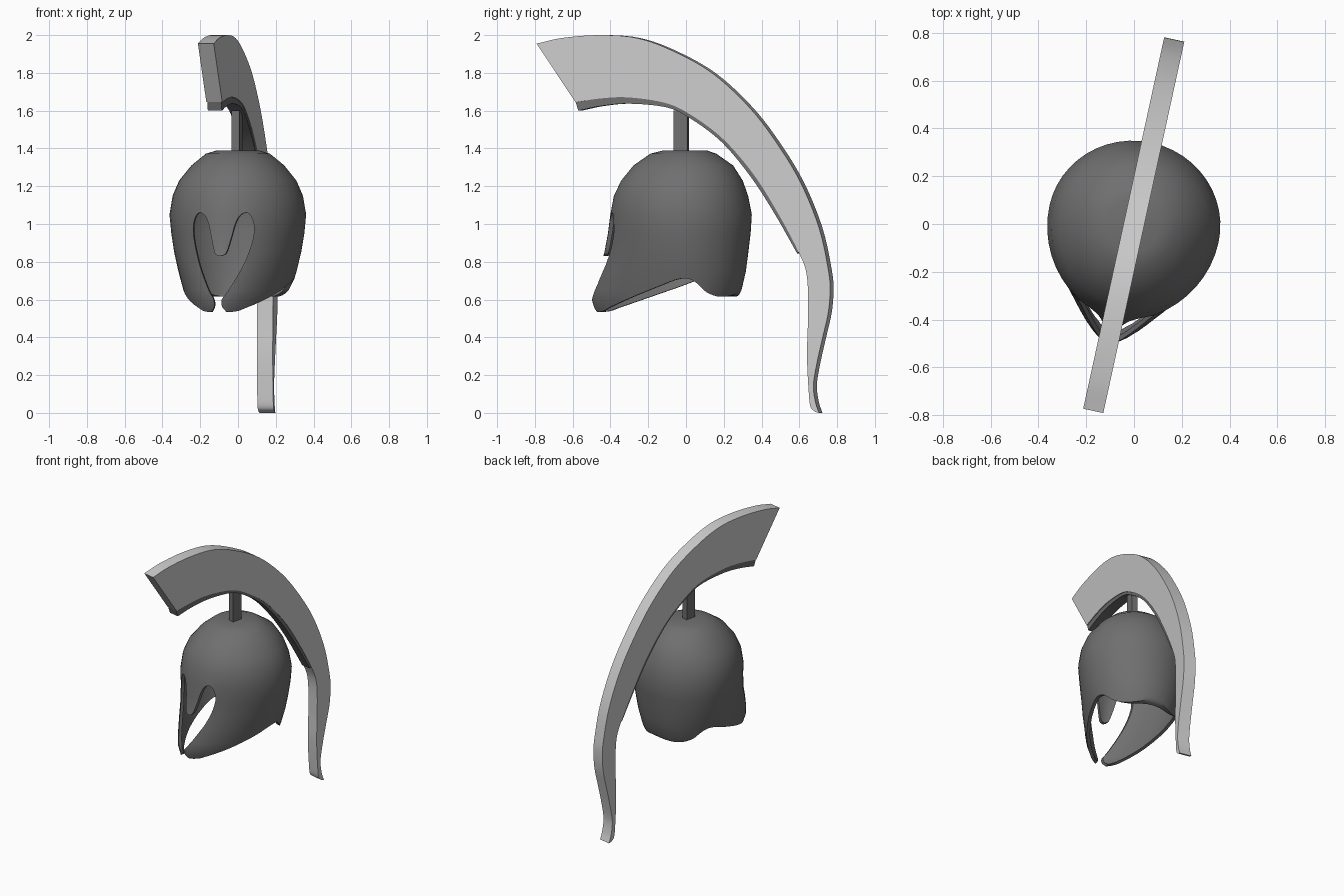
import bpy, bmesh, math
from mathutils import Vector

if "Cube" in bpy.data.objects:
    bpy.data.objects.remove(bpy.data.objects["Cube"])

TURN = math.radians(-12.3)   # the whole helmet is turned a little about z


def material(name, v):
    m = bpy.data.materials.new(name)
    m.use_nodes = True
    m.diffuse_color = (v, v, v, 1)
    m.node_tree.nodes["Principled BSDF"].inputs["Base Color"].default_value = (v, v, v, 1)
    return m


dark = material("dark grey metal", 0.16)
light = material("light grey plume", 0.6)


def smooth_path(pts, steps=5):
    """Catmull-Rom curve through the points."""
    p = [Vector(q) for q in pts]
    p = [2 * p[0] - p[1]] + p + [2 * p[-1] - p[-2]]
    out = []
    for a, b, c, d in zip(p, p[1:], p[2:], p[3:]):
        for i in range(steps):
            t = i / steps
            out.append(0.5 * (2 * b + (c - a) * t + (2 * a - 5 * b + 4 * c - d) * t * t
                              + (3 * b - a - 3 * c + d) * t ** 3))
    return out + [p[-2]]


def finish(name, bm, mat, angle=35):
    bmesh.ops.recalc_face_normals(bm, faces=bm.faces)
    me = bpy.data.meshes.new(name)
    bm.to_mesh(me)
    bm.free()
    ob = bpy.data.objects.new(name, me)
    bpy.context.collection.objects.link(ob)
    me.materials.append(mat)
    ob.rotation_euler.z = TURN
    shade(ob, angle)
    return ob


def shade(ob, angle):
    bpy.ops.object.select_all(action='DESELECT')
    ob.select_set(True)
    bpy.context.view_layer.objects.active = ob
    bpy.ops.object.shade_smooth_by_angle(angle=math.radians(angle))


def prism(name, outline, axis, lo, hi, mat):
    """Extrude a 2D outline along x (outline is y, z) or y (outline is x, z)."""
    bm = bmesh.new()
    place = (lambda p, d: (d, p[0], p[1])) if axis == 'x' else (lambda p, d: (p[0], d, p[1]))
    ends = [[bm.verts.new(place(p, d)) for p in outline] for d in (lo, hi)]
    for e in ends:
        bm.faces.new(e)
    n = len(outline)
    for i in range(n):
        j = (i + 1) % n
        bm.faces.new((ends[0][i], ends[0][j], ends[1][j], ends[1][i]))
    return finish(name, bm, mat)


# Plume: broad arc that narrows into a hanging tail
outer = smooth_path([(-.80, 1.955), (-.66, 1.985), (-.46, 2), (-.26, 1.985), (-.07, 1.92),
                     (.15, 1.8), (.35, 1.62), (.5, 1.43), (.63, 1.22), (.73, .98), (.78, .76),
                     (.79, .65), (.78, .53), (.75, .4), (.72, .27), (.7, .15), (.71, .06), (.73, 0)])
inner = smooth_path([(-.59, 1.645), (-.45, 1.665), (-.3, 1.67), (-.1, 1.64), (.04, 1.575),
                     (.21, 1.45), (.37, 1.27), (.5, 1.07), (.62, .85), (.665, .72),
                     (.67, .5), (.665, .3), (.675, .1), (.685, .03), (.71, .005)])
prism("plume", outer + inner[::-1], 'x', -.043, .043, light)

# Holder band under the plume
low = smooth_path([(-.575, 1.6), (-.45, 1.625), (-.3, 1.637), (-.1, 1.618), (.03, 1.56),
                   (.2, 1.435), (.355, 1.255), (.485, 1.06), (.61, .845)])
high = smooth_path([(-.59, 1.645), (-.45, 1.68), (-.3, 1.69), (-.1, 1.66), (.05, 1.6),
                    (.22, 1.47), (.38, 1.29), (.51, 1.09), (.63, .86)])
prism("plume_holder", low + high[::-1], 'x', -.038, .038, dark)

# Post joining the bowl and the holder
prism("crest_post", [(-.062, 1.37), (.012, 1.37), (.012, 1.6), (-.062, 1.6)], 'x', -.021, .021, dark)

# Helmet shell: egg-shaped rings given as height, half width, front, back, front sharpness
RINGS = [(1.39, .11, .12, .11, 1), (1.372, .17, .19, .16, 1), (1.31, .245, .28, .25, 1),
         (1.23, .31, .345, .3, 1), (1.15, .345, .385, .328, 1.05), (1.05, .362, .405, .348, 1.1),
         (.95, .352, .42, .342, 1.2), (.85, .335, .44, .33, 1.25), (.75, .31, .475, .318, 1.3),
         (.65, .28, .505, .295, 1.35), (.6, .262, .512, .27, 1.35), (.54, .235, .495, .24, 1.35),
         (.48, .2, .46, .2, 1.35)]
SEG = 48
bm = bmesh.new()
rows = []
for z, half, front, back, sharp in RINGS:
    row = []
    for i in range(SEG):
        t = 2 * math.pi * i / SEG
        s, c = math.sin(t), math.cos(t)
        k = sharp if c > 0 else 1
        row.append(bm.verts.new((half * math.copysign(abs(s) ** k, s), -c * (front if c > 0 else back), z)))
    rows.append(row)
bm.faces.new(rows[0])
for a, b in zip(rows, rows[1:]):
    for i in range(SEG):
        j = (i + 1) % SEG
        bm.faces.new((a[i], a[j], b[j], b[i]))
helmet = finish("helmet_shell", bm, dark)
solid = helmet.modifiers.new("thickness", 'SOLIDIFY')
solid.thickness = .022
solid.offset = -1

# Cutters: eye and mouth opening with nasal, and the curved lower rim
half_face = smooth_path([(0, .83), (.03, .845), (.052, .92), (.072, 1), (.095, 1.045), (.125, 1.06),
                         (.15, 1.04), (.165, .98), (.155, .9), (.125, .8), (.085, .71), (.048, .64),
                         (.022, .6), (.022, .56), (.045, .52), (.06, .4)], 3)
face = [tuple(p) for p in half_face] + [(-p.x, p.y) for p in half_face[:0:-1]]
rim = smooth_path([(-.6, .535), (-.45, .535), (-.38, .56), (-.25, .61), (-.1, .665), (.03, .71),
                   (.1, .7), (.16, .64), (.22, .615), (.28, .63), (.34, .69), (.5, .75)], 4)
cutters = [prism("face_cutter", face, 'y', -.8, -.12, dark),
           prism("rim_cutter", list(rim) + [(.5, .3), (-.6, .3)], 'x', -.6, .6, dark)]
for c in cutters:
    c.hide_render = True
    cut = helmet.modifiers.new(c.name, 'BOOLEAN')
    cut.operation = 'DIFFERENCE'
    cut.solver = 'EXACT'
    cut.object = c
bpy.context.view_layer.update()
bpy.context.view_layer.objects.active = helmet
for m in list(helmet.modifiers):
    bpy.ops.object.modifier_apply(modifier=m.name)
for c in cutters:
    bpy.data.objects.remove(c)
shade(helmet, 35)
